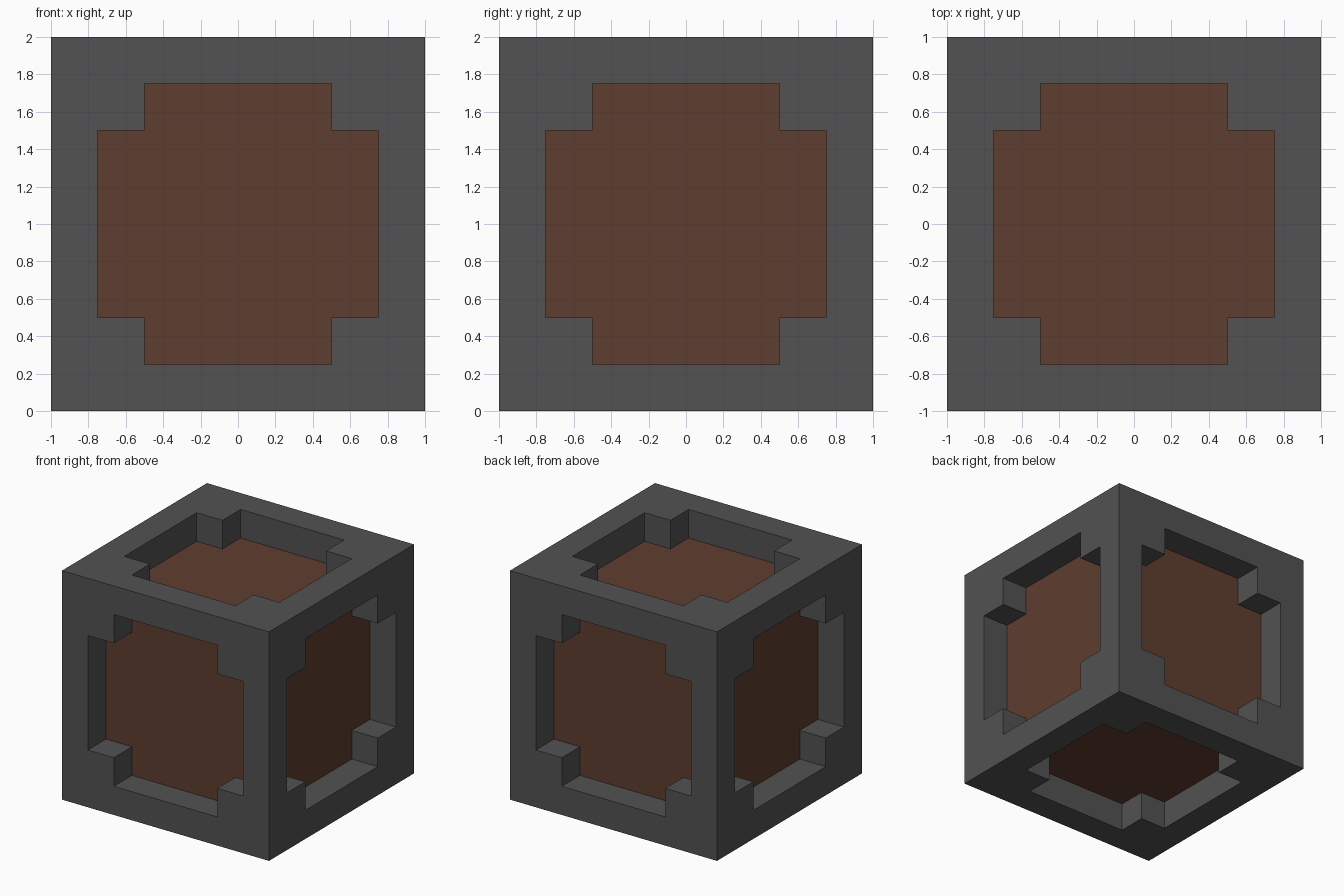
import bpy
import bmesh
from math import pi
from mathutils import Matrix, Vector

cube = bpy.data.objects.get("Cube")
if cube:
    bpy.data.objects.remove(cube, do_unlink=True)

OUTER, RECESS, NOTCH = 1.0, 0.75, 0.5
CENTRE = Matrix.Translation((0, 0, OUTER))


def material(name, rgb):
    mat = bpy.data.materials.new(name)
    mat.use_nodes = True
    colour = (*rgb, 1)
    mat.diffuse_color = colour
    mat.node_tree.nodes["Principled BSDF"].inputs["Base Color"].default_value = colour
    return mat


def finish(bm, name, mat):
    mesh = bpy.data.meshes.new(name)
    bm.to_mesh(mesh)
    bm.free()
    mesh.materials.append(mat)
    obj = bpy.data.objects.new(name, mesh)
    bpy.context.collection.objects.link(obj)
    return obj


def add_side(bm, rotation):
    """One side of the frame: a flat border and the walls of its recess."""
    def point(x, y, z):
        return bm.verts.new(CENTRE @ rotation @ Vector((x, y, z)))

    # One quarter of the border, turned four times, leaves a notched opening
    corner = [(OUTER, -OUTER), (OUTER, OUTER), (NOTCH, RECESS), (NOTCH, NOTCH),
              (RECESS, NOTCH), (RECESS, -NOTCH)]
    for quarter in range(4):
        turn = Matrix.Rotation(quarter * pi / 2, 3, "Z")
        flat = [turn @ Vector((x, y, OUTER)) for x, y in corner]
        bm.faces.new([point(*p) for p in flat])
        # Recess walls along the opening
        for a, b in zip(flat[2:], flat[3:]):
            bm.faces.new([point(*a), point(*b),
                          point(b.x, b.y, RECESS), point(a.x, a.y, RECESS)])


grey = material("dark grey", (0.085, 0.085, 0.085))
brown = material("brown", (0.114, 0.047, 0.029))

# Outer frame, the same on all six sides
bm = bmesh.new()
for i in range(4):
    add_side(bm, Matrix.Rotation(i * pi / 2, 4, "X"))
for sign in (-1, 1):
    add_side(bm, Matrix.Rotation(sign * pi / 2, 4, "Y"))
bmesh.ops.remove_doubles(bm, verts=bm.verts, dist=0.0001)
finish(bm, "frame", grey)

# Inner block seen through the openings
bm = bmesh.new()
bmesh.ops.create_cube(bm, size=2 * RECESS, matrix=CENTRE)
finish(bm, "inner_block", brown)
